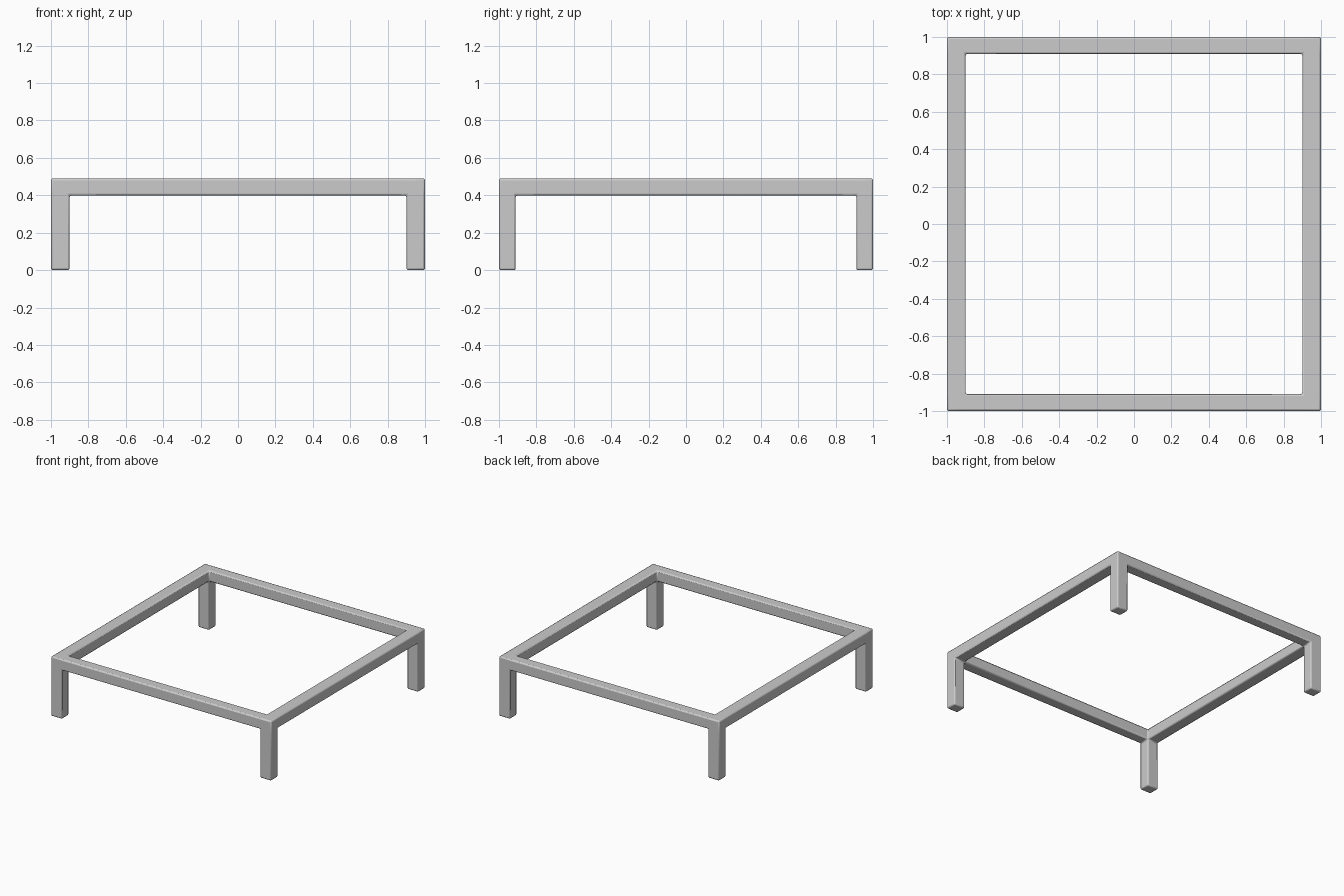
import bpy, bmesh

if "Cube" in bpy.data.objects:
    bpy.data.objects.remove(bpy.data.objects["Cube"])

# Cell boundaries: thick outer bars with an open middle
XS = [-1.0, -0.9, 0.9, 1.0]
YS = [-1.0, -0.91, 0.91, 1.0]
ZS = [0.0, 0.4, 0.49]


def solid(i, j, k):
    """Corner cells form the legs, the upper ring forms the rails."""
    if not (0 <= i < 3 and 0 <= j < 3 and 0 <= k < 2):
        return False
    if k == 0:
        return i != 1 and j != 1
    return not (i == 1 and j == 1)


bm = bmesh.new()
verts = {}


def vert(c):
    if c not in verts:
        verts[c] = bm.verts.new((XS[c[0]], YS[c[1]], ZS[c[2]]))
    return verts[c]


# One continuous skin around all solid cells
for i in range(3):
    for j in range(3):
        for k in range(2):
            if not solid(i, j, k):
                continue
            for axis in range(3):
                for side in (0, 1):
                    n = [i, j, k]
                    n[axis] += 1 if side else -1
                    if solid(*n):
                        continue
                    u, v = (axis + 1) % 3, (axis + 2) % 3
                    loop = []
                    for a, b in ((0, 0), (1, 0), (1, 1), (0, 1)):
                        c = [i, j, k]
                        c[axis] += side
                        c[u] += a
                        c[v] += b
                        loop.append(vert(tuple(c)))
                    bm.faces.new(loop if side else loop[::-1])

mesh = bpy.data.meshes.new("table_frame")
bm.to_mesh(mesh)
bm.free()
frame = bpy.data.objects.new("table_frame", mesh)
bpy.context.collection.objects.link(frame)

# Small rounded edges on convex and concave corners
bevel = frame.modifiers.new("rounded_edges", 'BEVEL')
bevel.width = 0.01
bevel.segments = 2
bevel.limit_method = 'ANGLE'

bpy.context.view_layer.objects.active = frame
frame.select_set(True)
bpy.ops.object.shade_smooth_by_angle()
